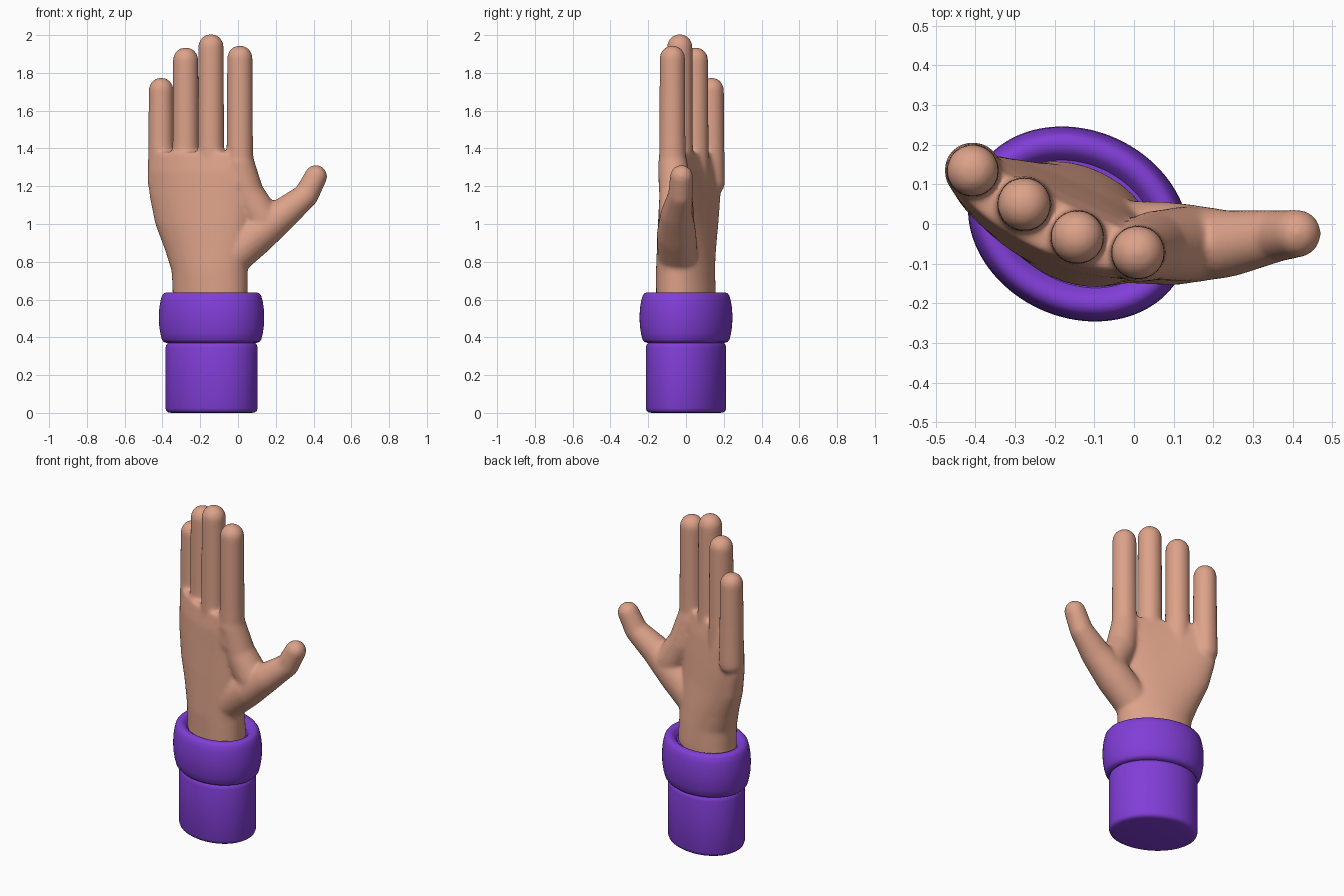
import bpy, bmesh, math
from mathutils import Vector

if "Cube" in bpy.data.objects:
    bpy.data.objects.remove(bpy.data.objects["Cube"])

TILT = math.radians(-25)          # the whole hand is turned about z
U = Vector((math.cos(TILT), math.sin(TILT), 0))
N = Vector((-math.sin(TILT), math.cos(TILT), 0))


def material(name, color):
    m = bpy.data.materials.new(name)
    m.diffuse_color = (*color, 1)
    m.use_nodes = True
    m.node_tree.nodes["Principled BSDF"].inputs["Base Color"].default_value = m.diffuse_color
    return m


skin = material("skin", (0.72, 0.36, 0.25))
purple = material("purple cloth", (0.22, 0.048, 0.68))


def loft(bm, rings):
    """Bridge rings of points and cap both ends."""
    rows = [[bm.verts.new(p) for p in r] for r in rings]
    n = len(rows[0])
    for lo, hi in zip(rows, rows[1:]):
        for i in range(n):
            j = (i + 1) % n
            bm.faces.new((lo[i], lo[j], hi[j], hi[i]))
    bm.faces.new(rows[0][::-1])
    bm.faces.new(rows[-1])


def section(cx, cy, z, a, b, bow=0, power=2.0, n=64):
    """Tilted superellipse, bowed towards the front."""
    pts = []
    for i in range(n):
        t = 2 * math.pi * i / n
        c, s = math.cos(t), math.sin(t)
        u = math.copysign(abs(c) ** (2 / power), c)
        v = math.copysign(abs(s) ** (2 / power), s)
        pts.append(Vector((cx, cy, z)) + U * (a * u) + N * (b * v - bow * (1 - u * u)))
    return pts


def limb(bm, balls):
    """Chain of rounded cones through (x, y, z, radius) balls."""
    for pair in zip(balls, balls[1:]):
        verts = []
        for x, y, z, r in pair:
            ball = bmesh.ops.create_uvsphere(bm, u_segments=28, v_segments=18, radius=r)["verts"]
            bmesh.ops.translate(bm, verts=ball, vec=(x, y, z))
            verts += ball
        old = {f for v in verts for f in v.link_faces}
        bmesh.ops.delete(bm, geom=list(old), context="FACES_ONLY")
        hull = bmesh.ops.convex_hull(bm, input=verts)
        junk = {g for g in hull["geom_interior"] if isinstance(g, bmesh.types.BMVert)}
        bmesh.ops.delete(bm, geom=list(junk), context="VERTS")


def finish(bm, name, mat):
    bmesh.ops.recalc_face_normals(bm, faces=bm.faces)
    me = bpy.data.meshes.new(name)
    bm.to_mesh(me)
    bm.free()
    me.materials.append(mat)
    ob = bpy.data.objects.new(name, me)
    bpy.context.collection.objects.link(ob)
    bpy.ops.object.select_all(action="DESELECT")
    ob.select_set(True)
    bpy.context.view_layer.objects.active = ob
    bpy.ops.object.shade_smooth_by_angle(angle=math.radians(50))
    return ob


# Hand: wrist and palm
bm = bmesh.new()
loft(bm, [section(cx, cy, z, a, b, bow, p) for z, cx, cy, a, b, bow, p in (
    (0.45, -0.147, 0.00, 0.209, 0.145, 0, 2),
    (0.64, -0.147, 0.00, 0.209, 0.145, 0, 2),
    (0.75, -0.150, 0.00, 0.212, 0.141, 0.005, 2),
    (0.86, -0.162, 0.008, 0.238, 0.130, 0.012, 2.05),
    (1.00, -0.185, 0.02, 0.272, 0.115, 0.022, 2.15),
    (1.15, -0.198, 0.03, 0.292, 0.100, 0.030, 2.3),
    (1.28, -0.200, 0.03, 0.296, 0.086, 0.034, 2.4),
    (1.38, -0.200, 0.03, 0.285, 0.066, 0.036, 2.4))])

# Fingers: x, y, top, radius
for x, y, top, r in ((-0.407, 0.135, 1.77, 0.066), (-0.277, 0.05, 1.93, 0.068),
                     (-0.143, -0.033, 2.0, 0.068), (0.01, -0.072, 1.94, 0.068)):
    limb(bm, [(x, y, 1.22, r + 0.006), (x, y, 1.45, r + 0.002), (x, y, top - r + 0.006, r)])

# Thumb, its root and the web towards the index finger
limb(bm, [(-0.02, -0.045, 0.84, 0.105), (0.10, -0.05, 0.945, 0.105),
          (0.235, -0.05, 1.05, 0.085), (0.36, -0.03, 1.15, 0.066), (0.412, -0.024, 1.252, 0.061)])
limb(bm, [(0.01, -0.07, 1.32, 0.078), (0.05, -0.055, 1.16, 0.088), (0.13, -0.05, 1.03, 0.095)])

hand = finish(bm, "hand", skin)
remesh = hand.modifiers.new("blend", "REMESH")
remesh.mode = "VOXEL"
remesh.voxel_size = 0.008
remesh.use_smooth_shade = True
smooth = hand.modifiers.new("soften", "SMOOTH")
smooth.factor = 0.5
smooth.iterations = 25


def sleeve_part(name, a, b, profile):
    bm = bmesh.new()
    loft(bm, [section(-0.14, 0, z, a + d, b + d, n=96) for d, z in profile])
    return finish(bm, name, purple)


# Sleeve tube
sleeve_part("sleeve", 0.252, 0.203, (
    (-0.03, 0.0), (-0.015, 0.003), (-0.005, 0.01), (0, 0.025), (0, 0.345),
    (-0.004, 0.36), (-0.015, 0.372), (-0.03, 0.375)))

# Rolled cuff, dipping in around the wrist
sleeve_part("cuff", 0.2875, 0.236, (
    (-0.06, 0.37), (-0.04, 0.371), (-0.025, 0.376), (-0.016, 0.388), (-0.008, 0.42),
    (-0.002, 0.46), (0, 0.505), (-0.002, 0.55), (-0.008, 0.59), (-0.016, 0.62),
    (-0.026, 0.633), (-0.04, 0.638), (-0.056, 0.636), (-0.07, 0.626), (-0.085, 0.605)))
